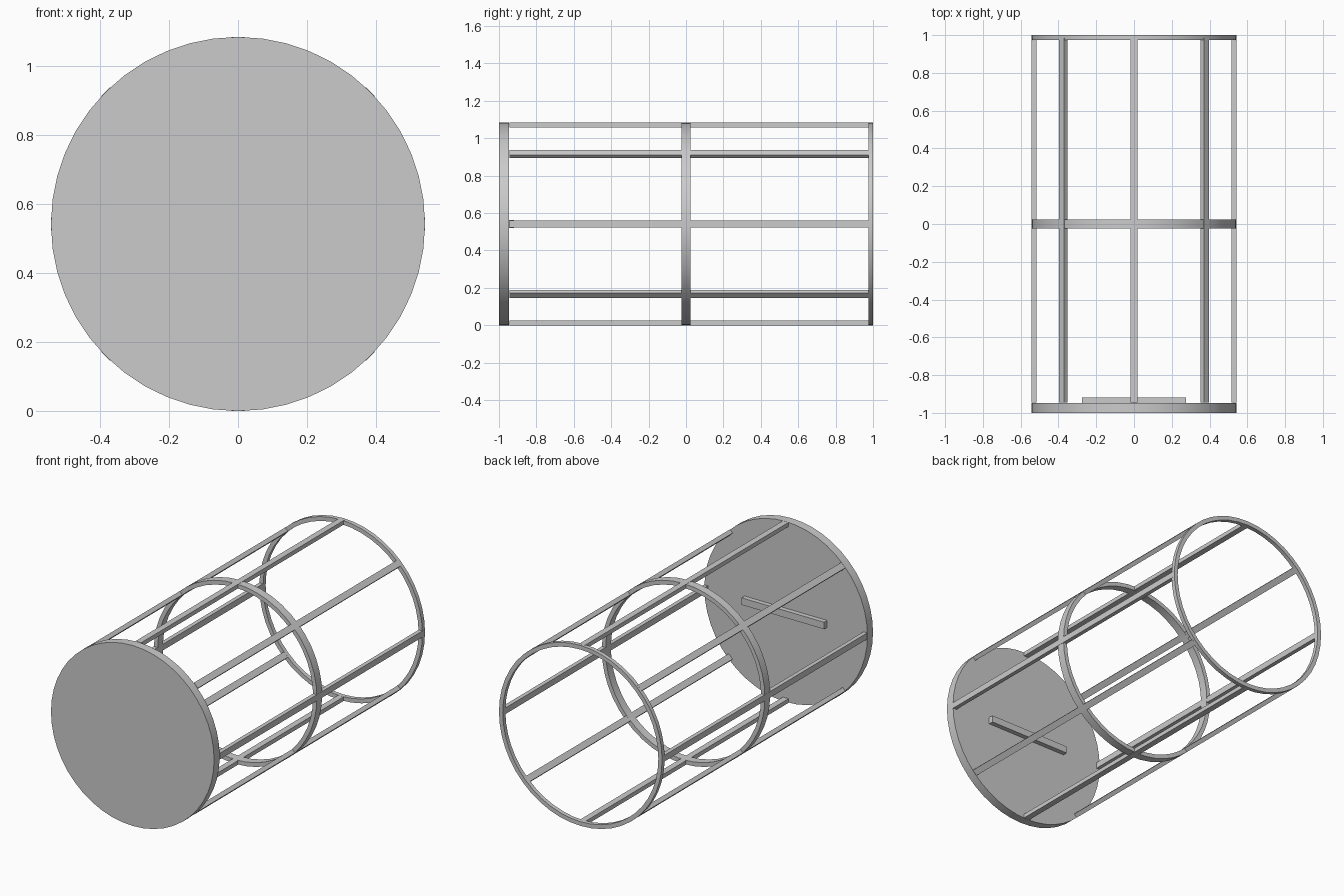
import bpy, bmesh, math
from mathutils import Matrix

cube = bpy.data.objects.get("Cube")
if cube:
    bpy.data.objects.remove(cube, do_unlink=True)

R = 0.5415      # outer radius of the drum
WALL = 0.025    # radial thickness of hoops and slats
SIDES = 48

grey = bpy.data.materials.new("plain grey")
grey.use_nodes = True
colour = (0.6, 0.6, 0.6, 1)
grey.diffuse_color = colour
grey.node_tree.nodes["Principled BSDF"].inputs["Base Color"].default_value = colour


def finish(name, bm, smooth=False):
    bmesh.ops.recalc_face_normals(bm, faces=bm.faces)
    mesh = bpy.data.meshes.new(name)
    bm.to_mesh(mesh)
    bm.free()
    mesh.materials.append(grey)
    obj = bpy.data.objects.new(name, mesh)
    bpy.context.collection.objects.link(obj)
    if smooth:
        bpy.ops.object.select_all(action='DESELECT')
        obj.select_set(True)
        bpy.context.view_layer.objects.active = obj
        bpy.ops.object.shade_smooth_by_angle(angle=math.radians(30))
    return obj


def box(name, size, centre, turn=0):
    """Box placed relative to the drum axis, then turned about that axis."""
    bm = bmesh.new()
    bmesh.ops.create_cube(bm, size=1)
    bm.transform(Matrix.Translation((0, 0, R)) @ Matrix.Rotation(turn, 4, 'Y')
                 @ Matrix.Translation(centre) @ Matrix.Diagonal((*size, 1)))
    return finish(name, bm)


def hoop(name, y0, y1):
    """Rectangular section swept around the drum axis."""
    bm = bmesh.new()
    section = [(R, y0), (R, y1), (R - WALL, y1), (R - WALL, y0)]
    rings = []
    for i in range(SIDES):
        a = math.tau * i / SIDES
        rings.append([bm.verts.new((r * math.cos(a), y, R + r * math.sin(a)))
                      for r, y in section])
    for i, ring in enumerate(rings):
        after = rings[(i + 1) % SIDES]
        for j in range(4):
            k = (j + 1) % 4
            bm.faces.new((ring[j], ring[k], after[k], after[j]))
    return finish(name, bm, smooth=True)


# Solid lid at the front
bm = bmesh.new()
bmesh.ops.create_cone(bm, cap_ends=True, segments=SIDES, radius1=R, radius2=R, depth=0.053)
bm.transform(Matrix.Translation((0, -0.9735, R)) @ Matrix.Rotation(math.pi / 2, 4, 'X'))
finish("front_lid", bm, smooth=True)

# Hoops
hoop("middle_hoop", -0.025, 0.025)
hoop("back_hoop", 0.975, 1.0)

# Eight slats running the length of the drum
for i in range(8):
    box(f"slat_{i + 1}", (0.037, 1.93, WALL), (0, 0.02, R - WALL / 2), math.tau * i / 8)

# Handle bar inside the lid
box("handle_bar", (0.548, 0.03, 0.042), (0, -0.9335, 0))
